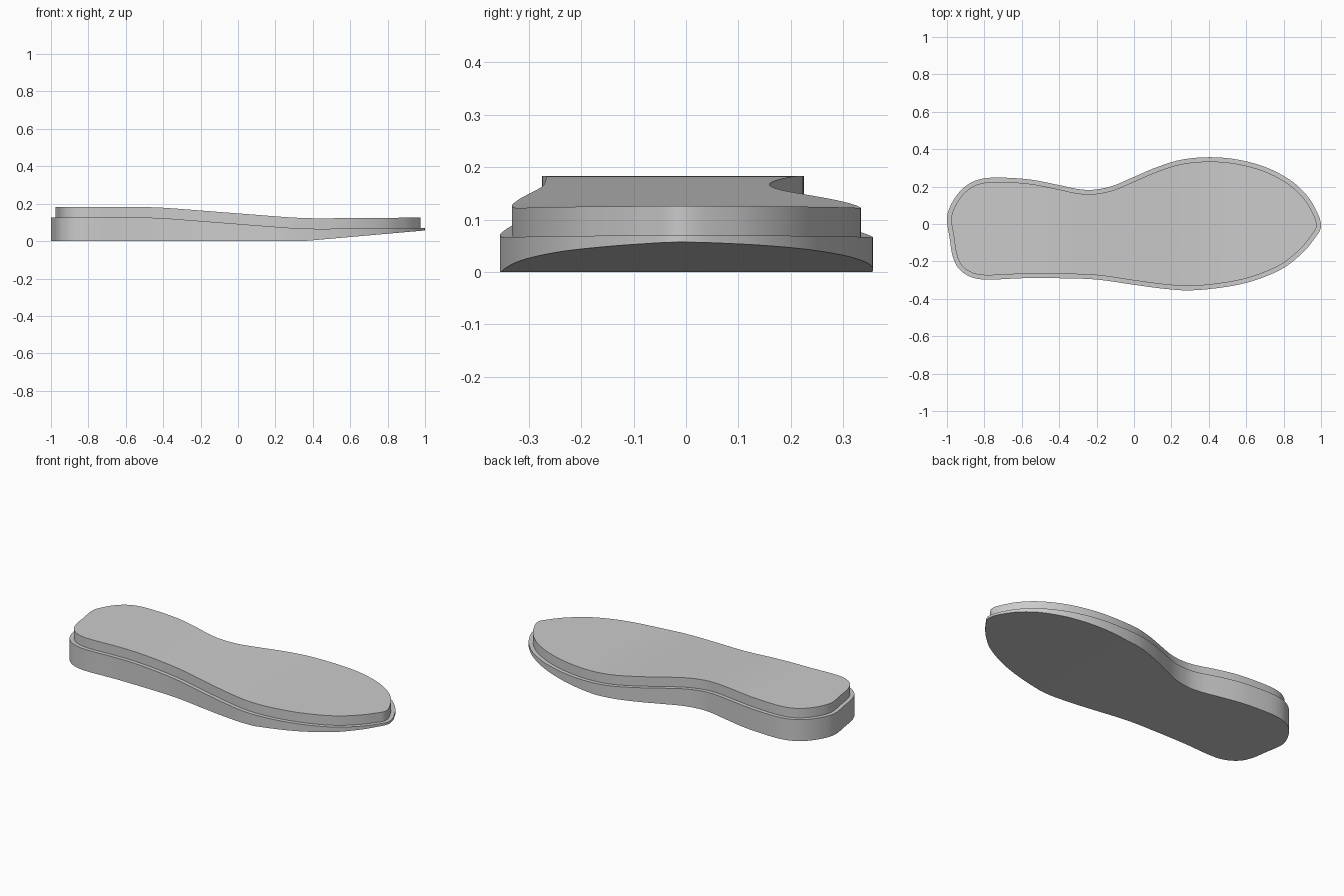
import bpy
import bmesh
from mathutils import Vector
from mathutils.geometry import interpolate_bezier

cube = bpy.data.objects.get("Cube")
if cube:
    bpy.data.objects.remove(cube, do_unlink=True)

# Footprint: inner side from heel to toe, then the outer side back to the heel
OUTLINE = [
    (-1, .03), (-.98, .1), (-.93, .175), (-.87, .222), (-.8, .244), (-.7, .248),
    (-.55, .237), (-.4, .208), (-.3, .187), (-.22, .183), (-.12, .202), (0, .252),
    (.12, .303), (.25, .343), (.4, .357), (.55, .345), (.7, .305), (.82, .245),
    (.9, .18), (.96, .1), (1, -.01),
    (.96, -.085), (.9, -.155), (.8, -.235), (.65, -.3), (.5, -.335), (.3, -.355),
    (.15, -.345), (0, -.325), (-.2, -.297), (-.4, -.29), (-.6, -.29), (-.8, -.297),
    (-.88, -.28), (-.94, -.235), (-.97, -.17), (-.985, -.08),
]
STEPS = 6
RIM = 0.023
HEEL_END, BALL = -0.45, 0.35


def smooth_outline(points):
    """Closed curve through the points, with tangents along each neighbour chord."""
    pts = [Vector((x, y, 0)) for x, y in points]
    n = len(pts)
    tangents = [(pts[(i + 1) % n] - pts[i - 1]).normalized() for i in range(n)]
    ring = []
    for i in range(n):
        j = (i + 1) % n
        reach = (pts[j] - pts[i]).length / 3
        ring += interpolate_bezier(pts[i], pts[i] + tangents[i] * reach,
                                   pts[j] - tangents[j] * reach, pts[j], STEPS + 1)[:-1]
    return ring


def inset_outline(ring, distance):
    """Offset a clockwise ring inwards."""
    n = len(ring)
    result = []
    for i, p in enumerate(ring):
        t = (ring[(i + 1) % n] - ring[i - 1]).normalized()
        result.append(p + Vector((t.y, -t.x, 0)) * distance)
    return result


def ramp(x, start, end):
    return min(max((x - start) / (end - start), 0), 1)


def ground(x):
    """Flat underside with a sprung toe."""
    return 0.057 * ramp(x, BALL, 1)


def deck(x):
    """Raised heel falling to the ball, softened at both bends."""
    offsets = (-.1, -.05, 0, .05, .1)
    fall = sum(ramp(x + d, HEEL_END, BALL) for d in offsets) / len(offsets)
    return 0.127 - 0.062 * fall + 0.005 * ramp(x, BALL, 1)


def insole_top(x):
    return deck(x) + 0.056


def make_layer(name, ring, low, high, material):
    bm = bmesh.new()
    face = bm.faces.new([bm.verts.new(p) for p in ring])
    grown = bmesh.ops.extrude_face_region(bm, geom=[face], use_keep_orig=True)
    upper = [g for g in grown["geom"] if isinstance(g, bmesh.types.BMVert)]
    bmesh.ops.translate(bm, verts=upper, vec=(0, 0, 1))
    # Cross cuts let the caps follow the height profiles
    for k in range(-12, 13):
        bmesh.ops.bisect_plane(bm, geom=bm.verts[:] + bm.edges[:] + bm.faces[:],
                               plane_co=(k * 0.05, 0, 0), plane_no=(1, 0, 0), dist=1e-5)
    for v in bm.verts:
        v.co.z = high(v.co.x) if v.co.z > 0.5 else low(v.co.x)
    bmesh.ops.recalc_face_normals(bm, faces=bm.faces)
    mesh = bpy.data.meshes.new(name)
    bm.to_mesh(mesh)
    bm.free()
    mesh.materials.append(material)
    obj = bpy.data.objects.new(name, mesh)
    bpy.context.collection.objects.link(obj)
    bpy.ops.object.select_all(action="DESELECT")
    obj.select_set(True)
    bpy.context.view_layer.objects.active = obj
    bpy.ops.object.shade_smooth_by_angle(angle=0.6)


grey = bpy.data.materials.new("light_grey")
grey.use_nodes = True
colour = (0.6, 0.6, 0.6, 1)
grey.diffuse_color = colour
grey.node_tree.nodes["Principled BSDF"].inputs["Base Color"].default_value = colour

outer = smooth_outline(OUTLINE)
make_layer("outsole", outer, ground, deck, grey)
make_layer("insole", inset_outline(outer, RIM), deck, insole_top, grey)
